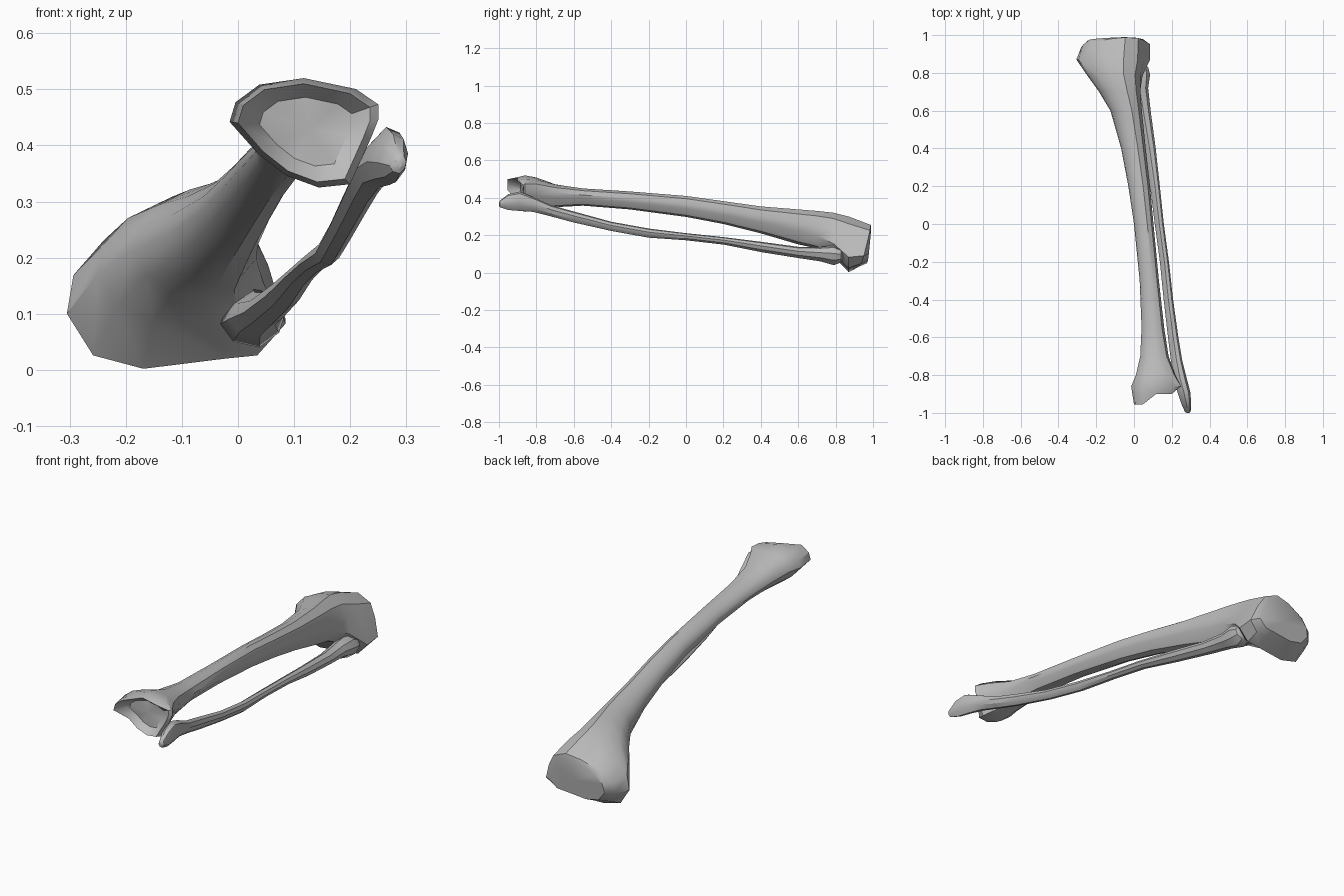
import bpy, bmesh, math
from mathutils import Vector

cube = bpy.data.objects.get("Cube")
if cube:
    bpy.data.objects.remove(cube, do_unlink=True)

bone = bpy.data.materials.new("bone_grey")
bone.use_nodes = True
GREY = (0.5, 0.5, 0.5, 1)
bone.diffuse_color = GREY
bone.node_tree.nodes["Principled BSDF"].inputs["Base Color"].default_value = GREY


def mix(a, b, t):
    return [(p[0] + (q[0] - p[0]) * t, p[1] + (q[1] - p[1]) * t) for p, q in zip(a, b)]


def ring(bm, profile, y, x0, x1, z0, z1, bend=lambda u, v: 0):
    """Place a unit profile in a box at depth y."""
    return [bm.verts.new((x0 + u * (x1 - x0), y + bend(u, v), z0 + v * (z1 - z0)))
            for u, v in profile]


def bridge(bm, a, b):
    n = len(a)
    for i in range(n):
        j = (i + 1) % n
        bm.faces.new((a[i], a[j], b[j], b[i]))


def cap(bm, loop, scale, dy):
    """Close an end with an inset ring and a fan, pushed along y."""
    c = sum((v.co for v in loop), Vector()) / len(loop)
    inner = []
    for v in loop:
        p = c + (v.co - c) * scale
        p.y = c.y + (v.co.y - c.y) * scale * 0.4 + dy
        inner.append(bm.verts.new(p))
    bridge(bm, loop, inner)
    tip = bm.verts.new((c.x, c.y + dy, c.z))
    for i in range(len(inner)):
        bm.faces.new((inner[i], inner[(i + 1) % len(inner)], tip))


def finish(bm, name):
    bmesh.ops.recalc_face_normals(bm, faces=bm.faces)
    mesh = bpy.data.meshes.new(name)
    bm.to_mesh(mesh)
    bm.free()
    obj = bpy.data.objects.new(name, mesh)
    bpy.context.collection.objects.link(obj)
    mesh.materials.append(bone)
    bpy.ops.object.select_all(action='DESELECT')
    obj.select_set(True)
    bpy.context.view_layer.objects.active = obj
    bpy.ops.object.shade_smooth_by_angle(angle=math.radians(35))


# Unit cross-sections of the large bone: ankle end, shaft and knee end
ANKLE = [(0, .6), (.19, .31), (.38, .11), (.6, 0), (.81, .03), (.95, .45),
         (1, .62), (1, .76), (.85, .9), (.5, 1), (.2, .94), (.04, .78)]
SHAFT = [(0, .5), (.08, .28), (.28, .08), (.5, 0), (.75, .08), (.95, .4),
         (1, .62), (.9, .87), (.68, 1), (.45, .97), (.2, .85), (.04, .68)]
KNEE = [(0, .33), (.12, .08), (.35, 0), (.72, .06), (.87, .08), (1, .27),
        (.92, .62), (.83, .87), (.64, 1), (.43, .94), (.17, .77), (.03, .56)]

# Large bone: y, x range, z range, blend (negative to ankle, positive to knee)
SHIN = [
    (-.86, -.015, .25, .325, .52, -1),
    (-.8, .01, .22, .335, .51, -.7),
    (-.7, .033, .183, .35, .475, -.3),
    (-.55, .04, .16, .358, .45, 0),
    (-.3, .03, .132, .338, .434, 0),
    (0, 0, .103, .298, .41, 0),
    (.2, -.03, .085, .26, .382, 0),
    (.4, -.068, .062, .21, .354, 0),
    (.6, -.125, .043, .15, .338, .1),
    (.7, -.185, .04, .125, .33, .35),
    (.79, -.25, .05, .08, .32, .7),
    (.87, -.305, .085, .002, .3, 1),
]


def ankle_bend(u, v):
    # Inner knob reaches forward, outer side is set back
    if u < .22 and v > .5:
        return -.055
    return .03 if u > .9 else 0


bm = bmesh.new()
last = first = ring(bm, ANKLE, -.9, 0, .235, .335, .51, ankle_bend)
for y, x0, x1, z0, z1, t in SHIN:
    loop = ring(bm, mix(SHAFT, KNEE if t > 0 else ANKLE, abs(t)), y, x0, x1, z0, z1)
    bridge(bm, last, loop)
    last = loop
knee_rim = ring(bm, KNEE, .945, -.28, .085, .03, .255,
                lambda u, v: -.03 + .06 * v + .02 * u)
bridge(bm, last, knee_rim)
cap(bm, knee_rim, .8, .025)
cap(bm, first, .7, .035)
finish(bm, "shin_bone")

# Slender bone: y, x range, z range of an eight-sided section
ROD = [(0, .4), (.2, .1), (.6, 0), (.9, .25), (1, .6), (.85, .9), (.5, 1), (.15, .75)]
SLIM = [
    (-.995, .27, .3, .35, .385),
    (-.95, .25, .303, .335, .42),
    (-.89, .23, .298, .33, .433),
    (-.82, .208, .28, .325, .405),
    (-.72, .195, .255, .3, .36),
    (-.6, .18, .235, .268, .327),
    (-.4, .157, .207, .223, .272),
    (-.2, .137, .185, .187, .236),
    (0, .11, .158, .173, .211),
    (.2, .085, .137, .15, .19),
    (.4, .05, .115, .11, .165),
    (.6, .01, .088, .078, .138),
    (.72, -.015, .075, .06, .138),
    (.79, -.032, .085, .04, .145),
    (.83, -.02, .075, .055, .125),
]
bm = bmesh.new()
loops = [ring(bm, ROD, *row) for row in SLIM]
for a, b in zip(loops, loops[1:]):
    bridge(bm, a, b)
cap(bm, loops[0], .5, -.005)
cap(bm, loops[-1], .6, .01)
finish(bm, "outer_slim_bone")
